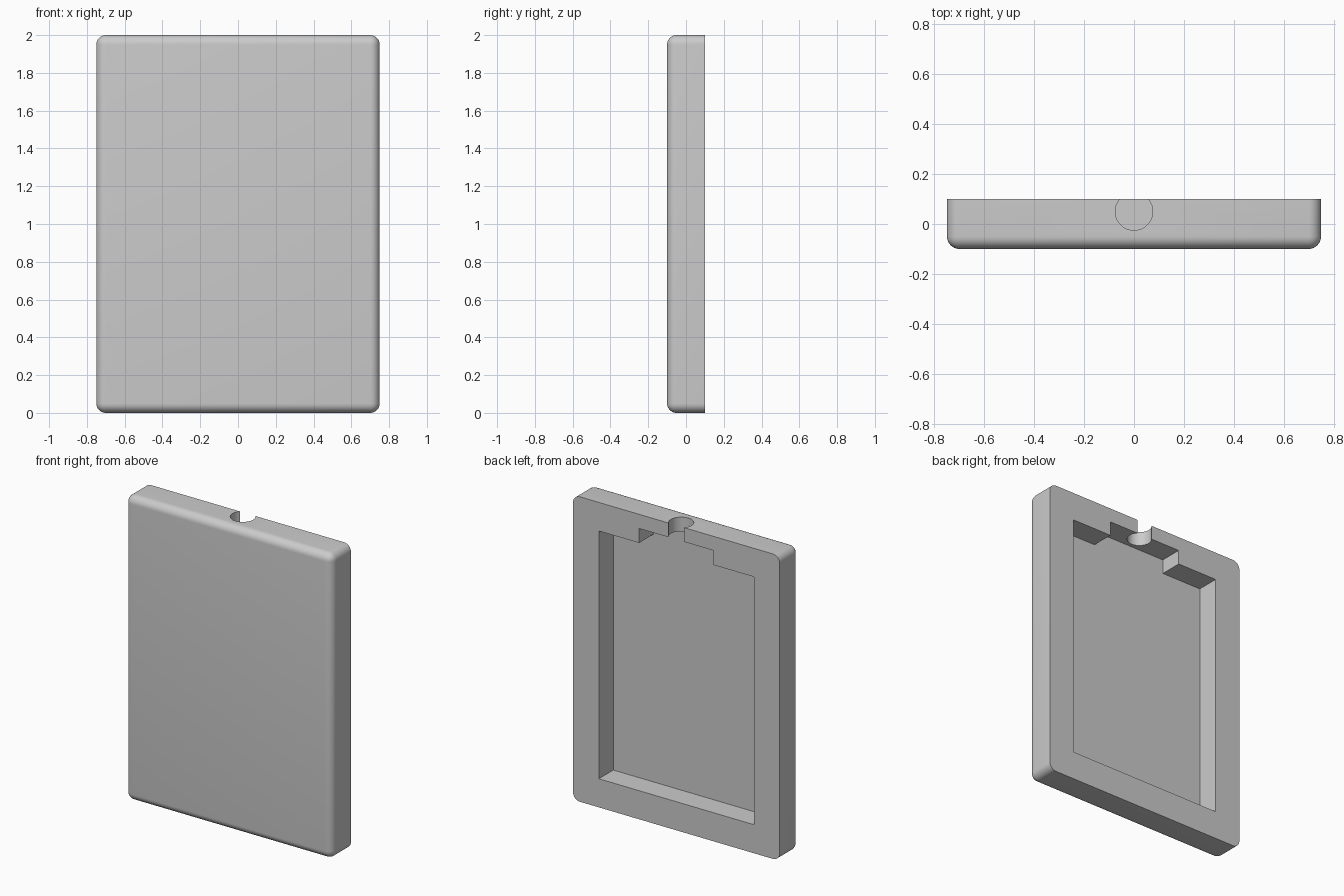
import bpy, bmesh, math

if "Cube" in bpy.data.objects:
    bpy.data.objects.remove(bpy.data.objects["Cube"])

W, D, H = 1.5, 0.2, 2.0      # outer size of the tray
R = 0.05                     # edge rounding
FRAME = 0.1875               # rim width around the pocket
FLOOR = -0.05                # pocket floor
NOTCH_HALF, NOTCH_TOP = 0.27, 1.907
HOLE_R, HOLE_Y = 0.075, 0.05

mat = bpy.data.materials.new("plain grey")
mat.diffuse_color = (0.6, 0.6, 0.6, 1)
mat.use_nodes = True
mat.node_tree.nodes["Principled BSDF"].inputs["Base Color"].default_value = mat.diffuse_color


def add_object(name, bm):
    bmesh.ops.recalc_face_normals(bm, faces=bm.faces)
    mesh = bpy.data.meshes.new(name)
    bm.to_mesh(mesh)
    bm.free()
    mesh.materials.append(mat)
    ob = bpy.data.objects.new(name, mesh)
    bpy.context.collection.objects.link(ob)
    return ob


def prism(name, outline, y0, y1):
    """Extrude an (x, z) outline along y."""
    bm = bmesh.new()
    face = bm.faces.new([bm.verts.new((x, y0, z)) for x, z in outline])
    ext = bmesh.ops.extrude_face_region(bm, geom=[face])
    verts = [v for v in ext["geom"] if isinstance(v, bmesh.types.BMVert)]
    bmesh.ops.translate(bm, verts=verts, vec=(0, y1 - y0, 0))
    return add_object(name, bm)


# Slab with every edge rounded except around the flat back
bm = bmesh.new()
bmesh.ops.create_cube(bm, size=1)
for v in bm.verts:
    v.co = (v.co.x * W, v.co.y * D, (v.co.z + 0.5) * H)
edges = [e for e in bm.edges if min(v.co.y for v in e.verts) < 0]
bmesh.ops.bevel(bm, geom=edges, offset=R, segments=8, profile=0.5,
                affect='EDGES', clamp_overlap=True)
tray = add_object("tray", bm)

# Rear pocket with a stepped notch at the top
px, z0, z1, n = W / 2 - FRAME, FRAME, H - FRAME, NOTCH_HALF
pocket = prism("pocket_cutter",
               [(-px, z0), (px, z0), (px, z1), (n, z1), (n, NOTCH_TOP),
                (-n, NOTCH_TOP), (-n, z1), (-px, z1)], FLOOR, D)

# Round cable opening from the notch through the top edge
bm = bmesh.new()
bmesh.ops.create_cone(bm, cap_ends=True, segments=64, radius1=HOLE_R,
                      radius2=HOLE_R, depth=0.3)
bmesh.ops.translate(bm, verts=bm.verts, vec=(0, HOLE_Y, 2.0))
hole = add_object("hole_cutter", bm)

for cutter in (pocket, hole):
    cutter.hide_render = True
    cutter.hide_set(True)
    mod = tray.modifiers.new(cutter.name, 'BOOLEAN')
    mod.operation = 'DIFFERENCE'
    mod.solver = 'EXACT'
    mod.object = cutter

# Apply the cuts, then remove the cutters
bpy.context.view_layer.objects.active = tray
tray.select_set(True)
for mod in list(tray.modifiers):
    bpy.ops.object.modifier_apply(modifier=mod.name)
for cutter in (pocket, hole):
    bpy.data.objects.remove(cutter, do_unlink=True)
bpy.ops.object.shade_smooth_by_angle(angle=math.radians(30))
